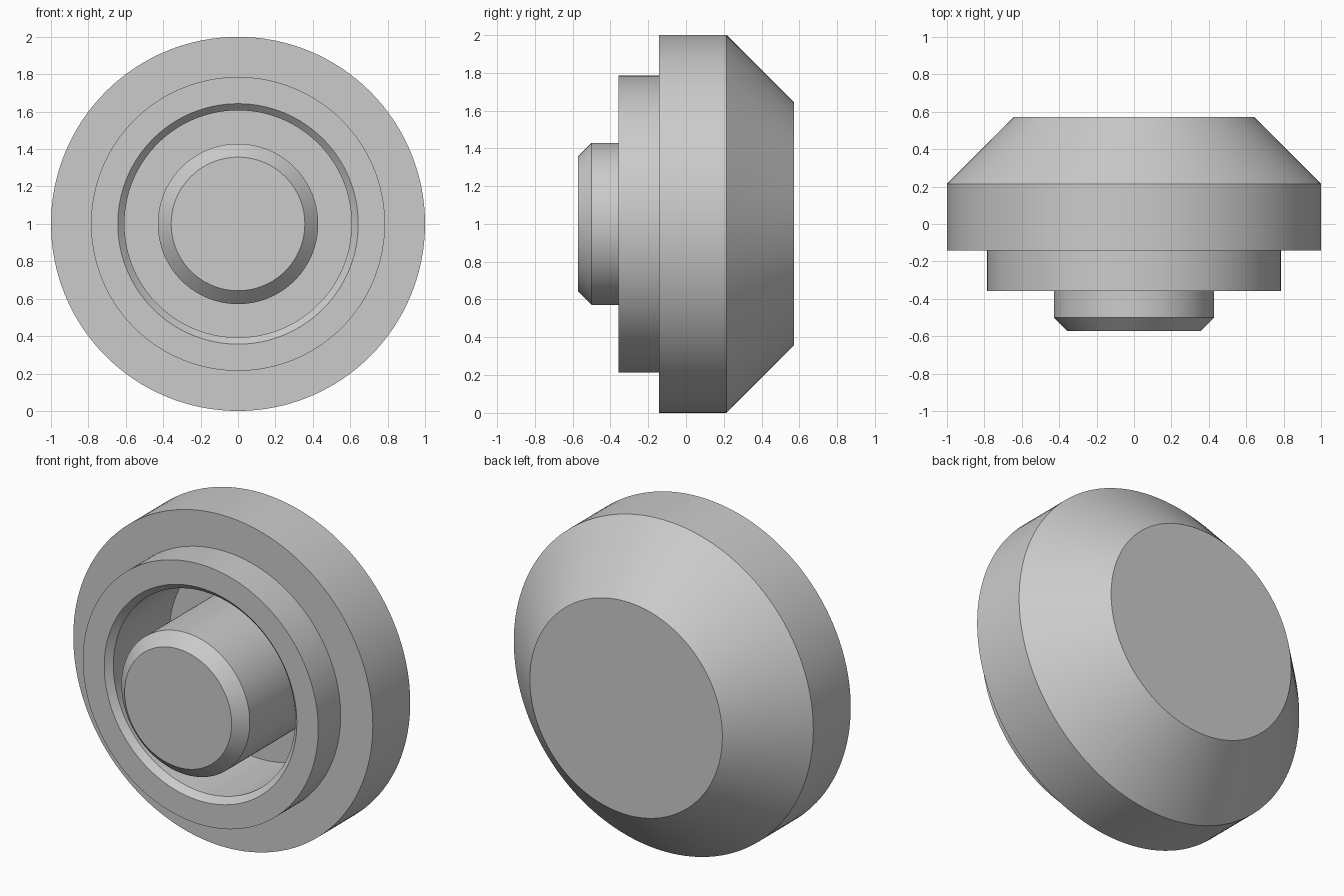
import bpy
import bmesh
from math import cos, sin, tau

cube = bpy.data.objects.get("Cube")
if cube:
    bpy.data.objects.remove(cube, do_unlink=True)

SEGMENTS = 128
UNIT = 1 / 14  # all dimensions fall on this module

grey = bpy.data.materials.new("plain grey")
grey.use_nodes = True
colour = (0.6, 0.6, 0.6, 1)
grey.diffuse_color = colour
grey.node_tree.nodes["Principled BSDF"].inputs["Base Color"].default_value = colour


def turned_part(name, profile):
    """Revolve (radius, y) points about the front-back axis and cap both ends."""
    bm = bmesh.new()
    rings = []
    for radius, y in profile:
        rings.append([bm.verts.new((radius * UNIT * cos(tau * i / SEGMENTS),
                                    y * UNIT,
                                    1 + radius * UNIT * sin(tau * i / SEGMENTS)))
                      for i in range(SEGMENTS)])
    for a, b in zip(rings, rings[1:]):
        for i in range(SEGMENTS):
            j = (i + 1) % SEGMENTS
            bm.faces.new((a[i], a[j], b[j], b[i]))
    bm.faces.new(rings[0])
    bm.faces.new(rings[-1])
    bmesh.ops.recalc_face_normals(bm, faces=bm.faces)

    mesh = bpy.data.meshes.new(name)
    bm.to_mesh(mesh)
    bm.free()
    mesh.materials.append(grey)
    obj = bpy.data.objects.new(name, mesh)
    bpy.context.collection.objects.link(obj)
    bpy.ops.object.select_all(action="DESELECT")
    obj.select_set(True)
    bpy.context.view_layer.objects.active = obj
    bpy.ops.object.shade_smooth_by_angle(angle=0.5)
    return obj


# Housing: recess floor, bore, chamfered mouth, front collar, wide rim, tapered back
turned_part("housing", [(8.5, 3), (8.5, -4.5), (9, -5), (11, -5), (11, -2),
                        (14, -2), (14, 3), (9, 8)])

# Central post with a chamfered front, seated slightly into the recess floor
turned_part("center_post", [(6, 3.2), (6, -7), (5, -8)])
